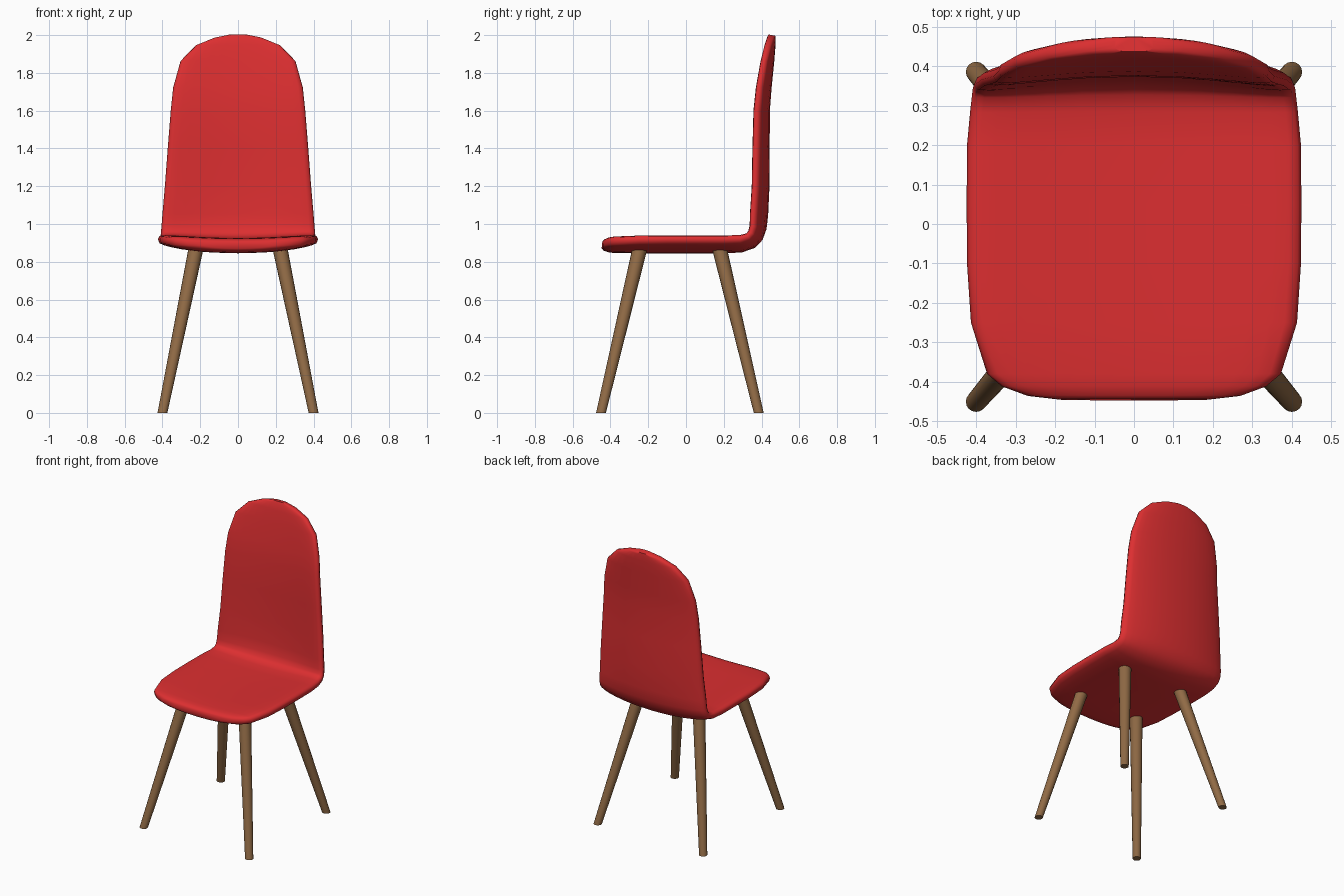
import bpy, bmesh, math
from mathutils import Vector

if "Cube" in bpy.data.objects:
    bpy.data.objects.remove(bpy.data.objects["Cube"])


def material(name, rgb):
    m = bpy.data.materials.new(name)
    m.diffuse_color = (*rgb, 1)
    m.use_nodes = True
    m.node_tree.nodes["Principled BSDF"].inputs["Base Color"].default_value = m.diffuse_color
    return m


red = material("red shell", (0.72, 0.028, 0.03))
wood = material("brown wood", (0.28, 0.145, 0.06))


def loft(name, rings, mat, angle):
    """Skin a list of closed rings and cap both ends."""
    bm = bmesh.new()
    vs = [[bm.verts.new(p) for p in r] for r in rings]
    for a, b in zip(vs, vs[1:]):
        for i in range(len(a)):
            j = (i + 1) % len(a)
            bm.faces.new((a[i], a[j], b[j], b[i]))
    bm.faces.new(vs[0])
    bm.faces.new(vs[-1])
    bmesh.ops.recalc_face_normals(bm, faces=bm.faces[:])
    me = bpy.data.meshes.new(name)
    bm.to_mesh(me)
    bm.free()
    ob = bpy.data.objects.new(name, me)
    bpy.context.collection.objects.link(ob)
    me.materials.append(mat)
    bpy.ops.object.select_all(action='DESELECT')
    ob.select_set(True)
    bpy.context.view_layer.objects.active = ob
    bpy.ops.object.shade_smooth_by_angle(angle=math.radians(angle))
    return ob


# One-piece shell: y, z, half width, half thickness along the centre line
stations = [
    (-.445, .888, .19, .017), (-.436, .887, .27, .027), (-.412, .886, .335, .035),
    (-.38, .885, .372, .039), (-.25, .885, .413, .040), (-.10, .885, .423, .040),
    (.05, .885, .424, .040), (.20, .885, .423, .040), (.29, .888, .415, .039),
    (.345, .905, .410, .037), (.375, .935, .408, .036), (.392, .98, .405, .035),
    (.400, 1.05, .400, .035), (.407, 1.2, .387, .035), (.408, 1.4, .372, .035),
    (.410, 1.6, .356, .034), (.420, 1.72, .343, .033), (.437, 1.86, .304, .030),
    (.447, 1.945, .222, .027), (.452, 1.985, .125, .023), (.455, 2.0, .05, .019),
]
SIDES = 28


def spow(v, e):
    return math.copysign(abs(v) ** e, v)


rings = []
for k, (y, z, w, h) in enumerate(stations):
    a = stations[max(k - 1, 0)]
    b = stations[min(k + 1, len(stations) - 1)]
    t = Vector((0, b[0] - a[0], b[1] - a[1])).normalized()
    n = Vector((0, -t.z, t.y))                 # towards the sitter
    dish = .03 + .015 * min(max((z - .9) / .15, 0), 1)
    ring = []
    for i in range(SIDES):
        ang = 2 * math.pi * i / SIDES
        x = w * spow(math.cos(ang), .75)
        off = h * spow(math.sin(ang), .5) + dish * (x / .4) ** 2
        ring.append(Vector((x, y, z)) + n * off)
    rings.append(ring)
loft("seat_shell", rings, red, 60)


# Splayed tapered legs, cut level with the floor
def leg(name, foot, top):
    def ring(c, r):
        return [Vector(c) + Vector((r * math.cos(q * math.pi / 8), r * math.sin(q * math.pi / 8), 0))
                for q in range(16)]
    loft(name, [ring(foot, .026), ring(top, .040)], wood, 40)


for s, side in ((-1, "left"), (1, "right")):
    leg("front_leg_" + side, (s * .40, -.45, 0), (s * .223, -.245, .868))
    leg("back_leg_" + side, (s * .40, .385, 0), (s * .223, .178, .868))
